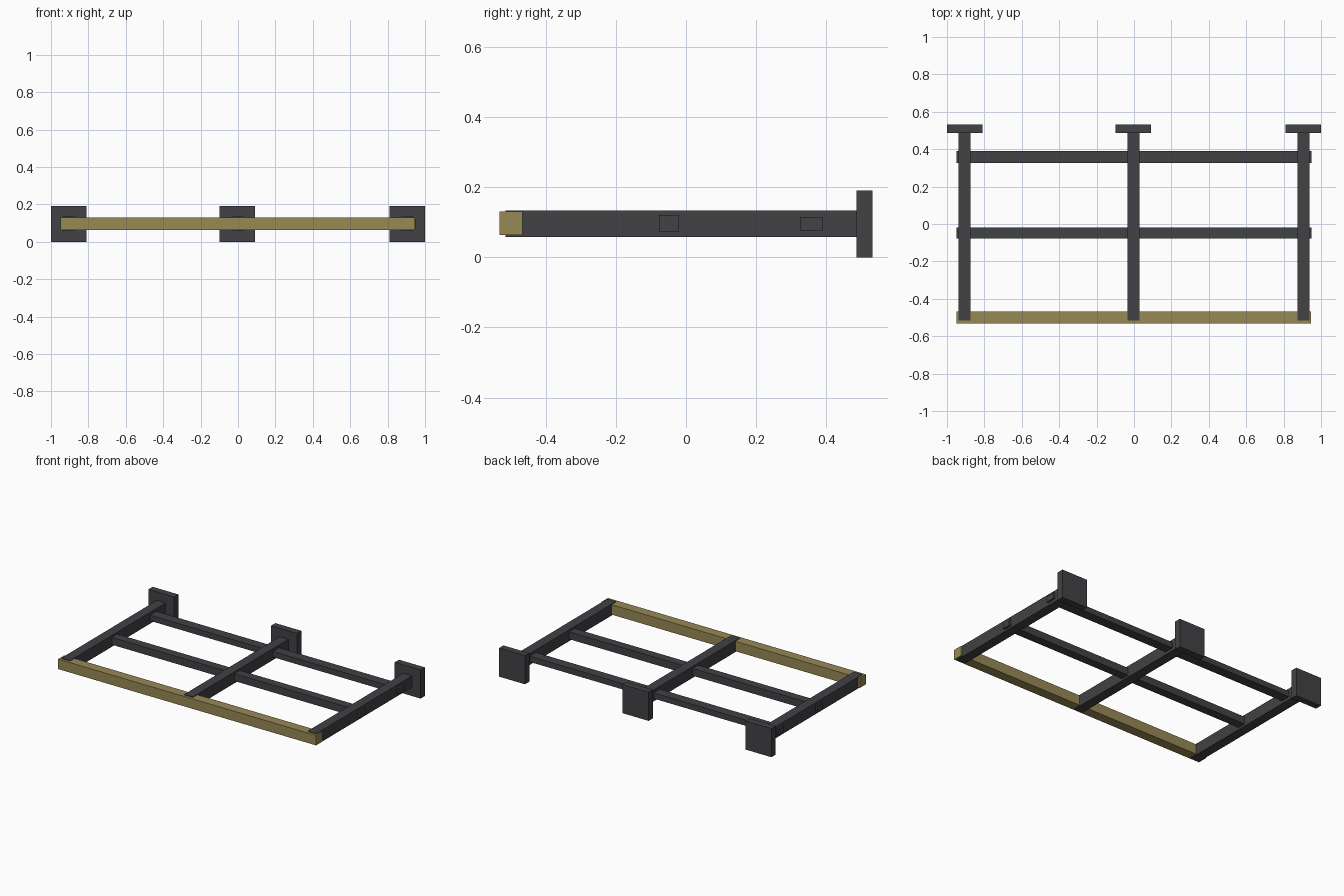
import bpy

if "Cube" in bpy.data.objects:
    bpy.data.objects.remove(bpy.data.objects["Cube"])


def material(name, color):
    m = bpy.data.materials.new(name)
    m.diffuse_color = (*color, 1)
    m.use_nodes = True
    m.node_tree.nodes["Principled BSDF"].inputs["Base Color"].default_value = m.diffuse_color
    return m


dark = material("dark_metal", (0.054, 0.054, 0.061))
wood = material("olive_wood", (0.31, 0.25, 0.092))


def box(name, x, y, z, mat):
    """Box from (min, max) ranges on each axis."""
    bpy.ops.mesh.primitive_cube_add(
        size=1, location=[(a + b) / 2 for a, b in (x, y, z)])
    ob = bpy.context.object
    ob.name = name
    ob.scale = [b - a for a, b in (x, y, z)]
    bpy.ops.object.transform_apply(location=False, rotation=False, scale=True)
    ob.data.materials.append(mat)
    return ob


# Three support arms, each with a wall plate at the back
for side, arm_x, plate_x in (("left", -0.905, -0.905),
                             ("middle", -0.003, -0.003),
                             ("right", 0.905, 0.905)):
    box(side + "_arm", (arm_x - 0.032, arm_x + 0.032), (-0.515, 0.5),
        (0.058, 0.134), dark)
    box(side + "_wall_plate", (plate_x - 0.095, plate_x + 0.095),
        (0.487, 0.532), (0, 0.19), dark)

# Two dark cross bars through the arms
box("rear_cross_bar", (-0.949, 0.949), (0.325, 0.39), (0.077, 0.115), dark)
box("middle_cross_bar", (-0.949, 0.949), (-0.077, -0.02), (0.072, 0.121), dark)

# Front rail
box("front_rail", (-0.949, 0.946), (-0.532, -0.467), (0.064, 0.13), wood)
